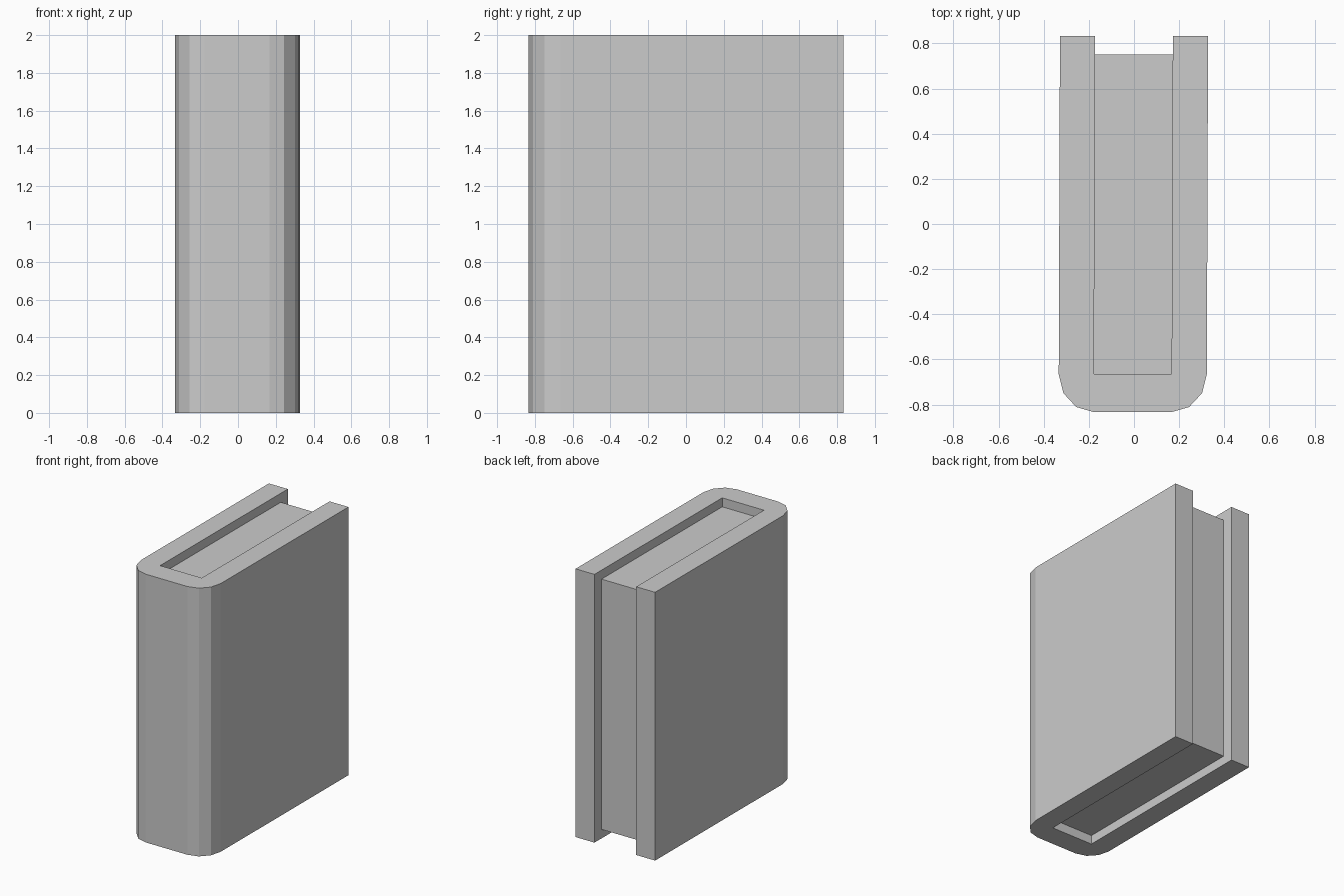
import bpy, bmesh, math

if "Cube" in bpy.data.objects:
    bpy.data.objects.remove(bpy.data.objects["Cube"])

HALF_OUT, HALF_IN = 0.328, 0.172   # half widths of cover and page block
Y_BACK, Y_PAGE, Y_IN, Y_FRONT = 0.833, 0.75, -0.665, -0.833


def lean(x, y):
    # very slight sideways skew of the whole book
    return x + 0.0036 * (y - Y_BACK)


def prism(name, outline, z0, z1):
    bm = bmesh.new()
    face = bm.faces.new([bm.verts.new((lean(x, y), y, z0)) for x, y in outline])
    top = bmesh.ops.extrude_face_region(bm, geom=[face])["geom"]
    verts = [g for g in top if isinstance(g, bmesh.types.BMVert)]
    bmesh.ops.translate(bm, verts=verts, vec=(0, 0, z1 - z0))
    bmesh.ops.recalc_face_normals(bm, faces=bm.faces)
    mesh = bpy.data.meshes.new(name)
    bm.to_mesh(mesh)
    bm.free()
    obj = bpy.data.objects.new(name, mesh)
    bpy.context.collection.objects.link(obj)
    return obj


# Cover: U-shaped section with a three-facet rounded spine
half = [(HALF_IN, Y_IN), (HALF_IN, Y_BACK), (HALF_OUT, Y_BACK)]
for i in range(4):
    a = math.radians(30 * i)
    half.append((HALF_IN + (HALF_OUT - HALF_IN) * math.cos(a),
                 Y_IN + (Y_FRONT - Y_IN) * math.sin(a)))
cover = prism("cover", half + [(-x, y) for x, y in reversed(half)], 0.0, 2.0)

# Page block, recessed at top, bottom and fore edge
pages = prism("pages", [(-HALF_IN, Y_IN), (HALF_IN, Y_IN),
                        (HALF_IN, Y_PAGE), (-HALF_IN, Y_PAGE)], 0.067, 1.933)
